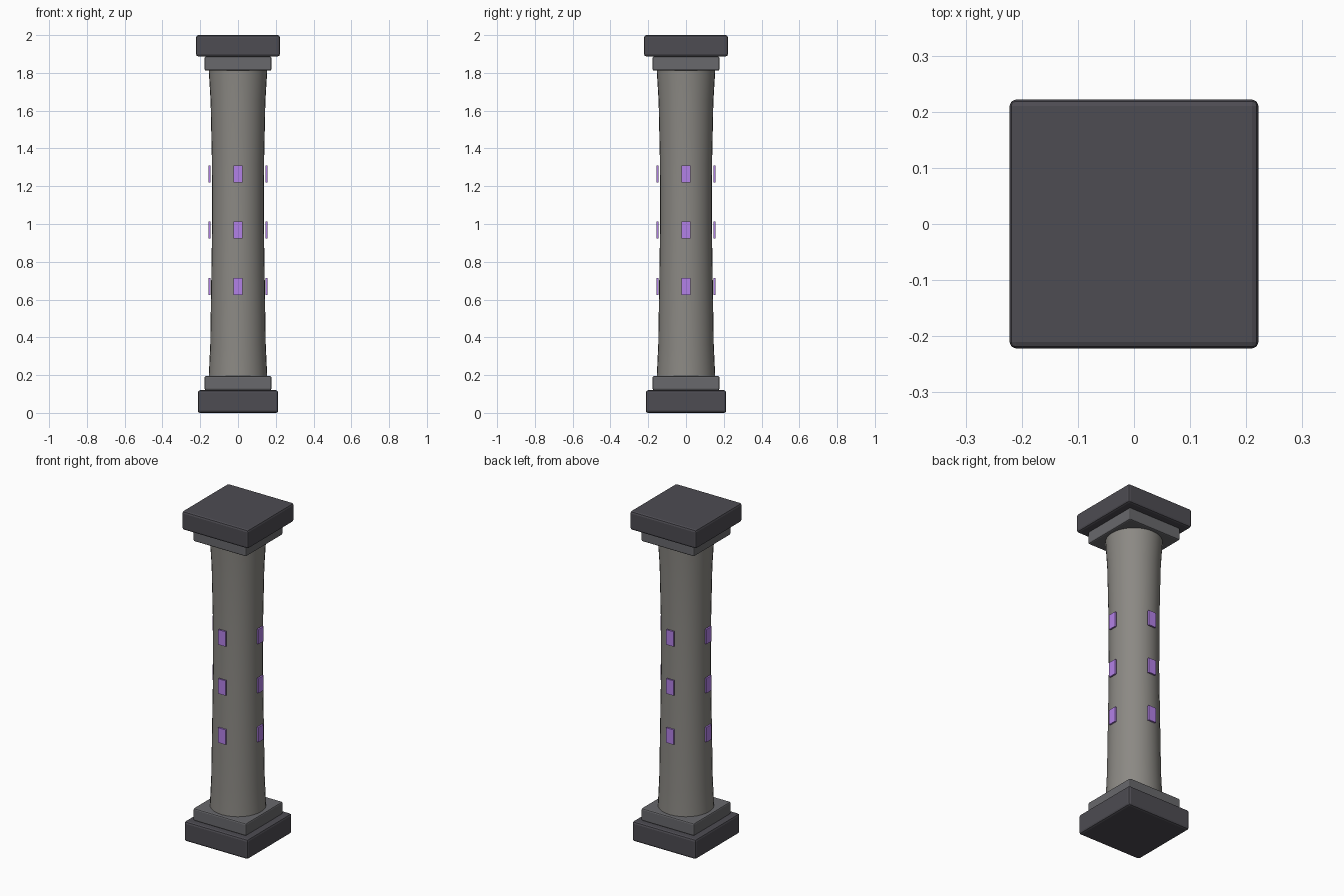
import bpy, bmesh, math

if "Cube" in bpy.data.objects:
    bpy.data.objects.remove(bpy.data.objects["Cube"])


def material(name, rgb):
    m = bpy.data.materials.new(name)
    m.diffuse_color = (*rgb, 1)
    m.use_nodes = True
    m.node_tree.nodes["Principled BSDF"].inputs["Base Color"].default_value = m.diffuse_color
    return m


DARK = material("dark_stone", (0.075, 0.072, 0.085))
MID = material("mid_stone", (0.14, 0.14, 0.15))
SHAFT = material("shaft_stone", (0.26, 0.25, 0.23))
GLOW = material("purple_rune", (0.45, 0.22, 0.8))


def box(name, size, centre, mat, bevel=0.0, turn=0.0):
    bpy.ops.mesh.primitive_cube_add(size=1, location=centre, rotation=(0, 0, turn))
    ob = bpy.context.object
    ob.name = name
    ob.scale = size
    bpy.ops.object.transform_apply(location=False, rotation=False, scale=True)
    ob.data.materials.append(mat)
    if bevel:
        mod = ob.modifiers.new("bevel", 'BEVEL')
        mod.width = bevel
        mod.segments = 2
    return ob


def slab(name, half, z0, z1, mat, bevel):
    box(name, (2 * half, 2 * half, z1 - z0), (0, 0, (z0 + z1) / 2), mat, bevel)


# Square base and capital, each in two steps
slab("base_plinth", 0.213, 0.0, 0.12, DARK, 0.012)
slab("base_step", 0.177, 0.12, 0.195, MID, 0.008)
slab("capital_step", 0.177, 1.812, 1.887, MID, 0.008)
slab("capital_slab", 0.222, 1.887, 2.0, DARK, 0.012)

# Round shaft, waisted in the middle and flared at both ends
profile = [(0.155, 0.19), (0.147, 0.36), (0.142, 0.68), (0.137, 1.0),
           (0.138, 1.32), (0.145, 1.65), (0.155, 1.815)]
SIDES = 32
bm = bmesh.new()
rings = [[bm.verts.new((r * math.cos(2 * math.pi * i / SIDES),
                        r * math.sin(2 * math.pi * i / SIDES), z))
          for i in range(SIDES)] for r, z in profile]
for lo, hi in zip(rings, rings[1:]):
    for i in range(SIDES):
        j = (i + 1) % SIDES
        bm.faces.new((lo[i], lo[j], hi[j], hi[i]))
bm.faces.new(rings[0][::-1])
bm.faces.new(rings[-1])
mesh = bpy.data.meshes.new("shaft")
bm.to_mesh(mesh)
bm.free()
shaft = bpy.data.objects.new("shaft", mesh)
bpy.context.collection.objects.link(shaft)
mesh.materials.append(SHAFT)
bpy.ops.object.select_all(action='DESELECT')
shaft.select_set(True)
bpy.context.view_layer.objects.active = shaft
bpy.ops.object.shade_smooth_by_angle(angle=math.radians(40))

# Three rune plates on each of the four sides
for side in range(4):
    a = side * math.pi / 2
    for row in range(3):
        box(f"rune_plate_{side}_{row}", (0.01, 0.05, 0.09),
            (0.15 * math.cos(a), 0.15 * math.sin(a), 0.67 + 0.297 * row), GLOW, turn=a)
